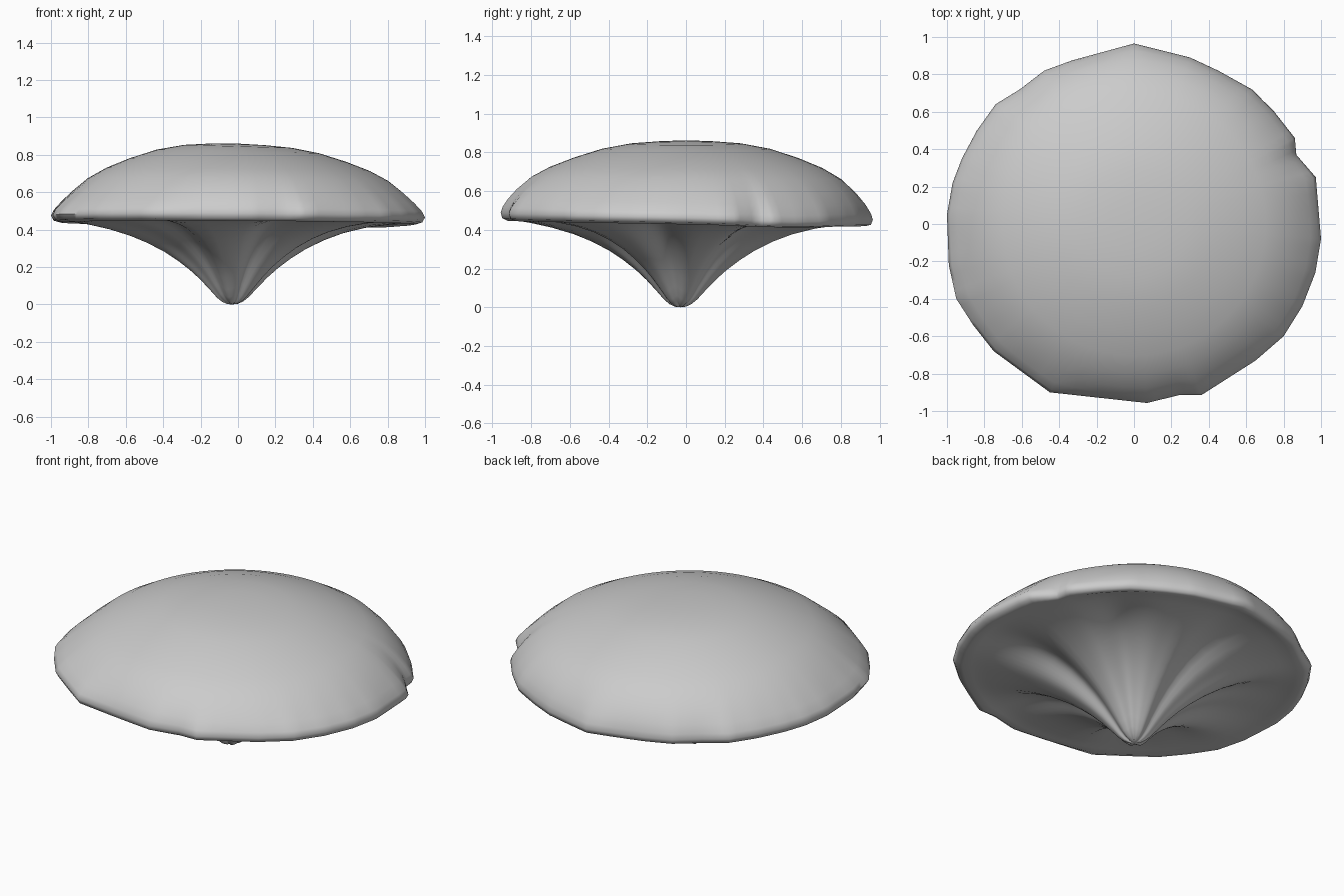
import bpy, bmesh, math
from math import sin, cos, exp, pi

if "Cube" in bpy.data.objects:
    bpy.data.objects.remove(bpy.data.objects["Cube"])

# Irregular rim outline seen from the top
OUT = [(0, .965), (.3, .89), (.45, .82), (.63, .72), (.75, .6), (.86, .46), (.868, .37),
       (.972, .25), (1, -.08), (.97, -.26), (.9, -.44), (.8, -.6), (.65, -.73), (.36, -.915),
       (.24, -.915), (.07, -.957), (-.45, -.9), (-.75, -.68), (-.86, -.54), (-.95, -.4),
       (-.99, -.22), (-1, .05), (-.97, .22), (-.92, .35), (-.84, .5), (-.74, .64),
       (-.61, .72), (-.48, .82), (-.33, .875)]
SUB = 4
rim = []
for (ax, ay), (bx, by) in zip(OUT, OUT[1:] + OUT[:1]):
    for i in range(SUB):
        t = i / SUB
        rim.append((ax + (bx - ax) * t, ay + (by - ay) * t))

# Radius fraction and height, dome then underside
DOME = [(.15, .856), (.3, .845), (.45, .818), (.6, .772), (.73, .722),
        (.83, .668), (.91, .6), (.96, .545), (.99, .5), (1, .47)]
UNDER = [(.99, .443), (.96, .433), (.92, .438), (.84, .432), (.72, .415), (.6, .386), (.5, .35),
         (.4, .302), (.32, .252), (.25, .2), (.19, .147), (.13, .085), (.09, .042), (.06, .018),
         (.03, .004)]
TIP = (-.03, -.03)

bm = bmesh.new()


def ring(f, z, under):
    verts = []
    for x, y in rim:
        a = math.atan2(y, x)
        r = math.hypot(x, y)
        # outline irregularity fades toward the middle
        w = f ** 14
        rr = f * (r * w + .965 * (1 - w))
        k = 1 - f if under else 0
        px, py = rr * cos(a) + TIP[0] * k, rr * sin(a) + TIP[1] * k
        edge = f ** 6
        pz = z - (.018 * sin(a) + .006 * cos(a)) * edge
        pz -= .012 * edge * exp(-((a - .6) / .35) ** 2)
        if not under:
            pz -= .01 * cos(a) * sin(pi * f)
        else:
            # radial folds running down into the stem
            fold = .8 * cos(6 * (a - .26) + .5 * sin(a)) + .2 * cos(13 * a)
            amp = .042 * max(0, sin(pi * min(1, f / .96)))
            pz += amp * (.45 - fold)
        verts.append(bm.verts.new((px, py, pz)))
    return verts


rings = [ring(f, z, False) for f, z in DOME] + [ring(f, z, True) for f, z in UNDER]
n = len(rim)
for a, b in zip(rings, rings[1:]):
    for i in range(n):
        j = (i + 1) % n
        bm.faces.new((a[i], a[j], b[j], b[i]))

# Close crown and stem tip
for loop, co in ((rings[0], (0, 0, .86)), (rings[-1], (TIP[0], TIP[1], 0))):
    c = bm.verts.new(co)
    for i in range(n):
        bm.faces.new((c, loop[i], loop[(i + 1) % n]))
low = min(v.co.z for v in bm.verts)
for v in bm.verts:
    v.co.z -= low
bmesh.ops.recalc_face_normals(bm, faces=bm.faces)

me = bpy.data.meshes.new("mushroom_cap")
bm.to_mesh(me)
bm.free()
ob = bpy.data.objects.new("mushroom_cap", me)
bpy.context.collection.objects.link(ob)
bpy.context.view_layer.objects.active = ob
ob.select_set(True)
bpy.ops.object.shade_smooth_by_angle(angle=math.radians(60))
